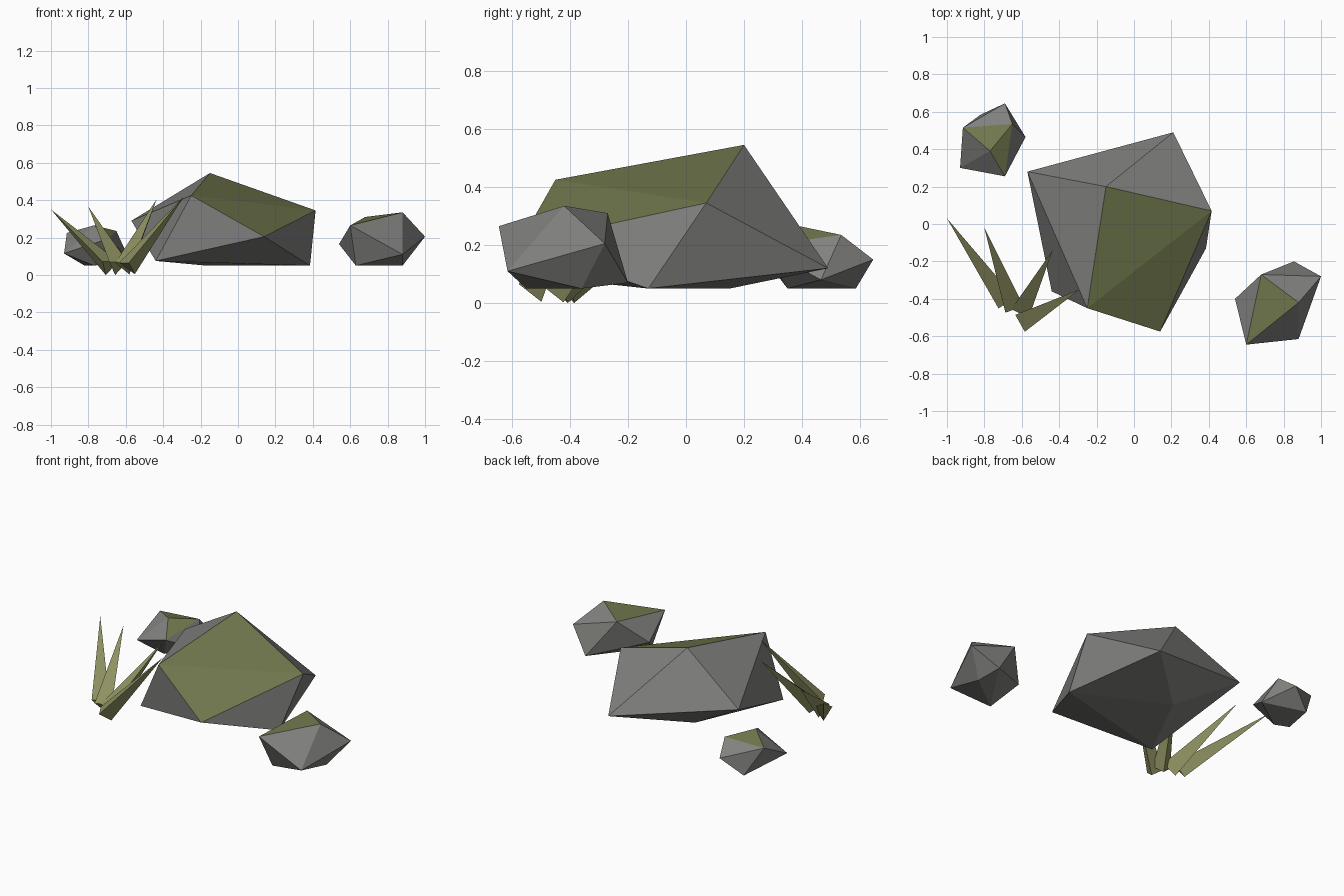
import bpy, bmesh, math
from mathutils import Vector, Matrix

if "Cube" in bpy.data.objects:
    bpy.data.objects.remove(bpy.data.objects["Cube"])


def material(name, rgb):
    m = bpy.data.materials.new(name)
    m.diffuse_color = (*rgb, 1)
    m.use_nodes = True
    m.node_tree.nodes["Principled BSDF"].inputs["Base Color"].default_value = m.diffuse_color
    return m


STONE = material("stone", (0.22, 0.22, 0.21))
MOSS = material("moss", (0.165, 0.19, 0.075))
GRASS = material("grass", (0.27, 0.28, 0.12))


def finish(name, bm, mats):
    bmesh.ops.recalc_face_normals(bm, faces=bm.faces)
    bm.normal_update()
    if len(mats) > 1:
        for f in bm.faces:
            f.material_index = int(f.normal.z > 0.852)   # moss on upward faces
    me = bpy.data.meshes.new(name)
    bm.to_mesh(me)
    bm.free()
    for m in mats:
        me.materials.append(m)
    bpy.context.collection.objects.link(bpy.data.objects.new(name, me))


def rock(name, corners):
    # faceted stone: hull around a few corner points
    bm = bmesh.new()
    for c in corners:
        bm.verts.new(c)
    bmesh.ops.convex_hull(bm, input=bm.verts[:])
    bmesh.ops.delete(bm, geom=[v for v in bm.verts if not v.link_faces], context='VERTS')
    finish(name, bm, [STONE, MOSS])


def blade(name, base, tip, radius=0.06):
    # three-sided spike from base to tip, one flat side facing up
    base, tip = Vector(base), Vector(tip)
    axis = tip - base
    bm = bmesh.new()
    place = (Matrix.Translation((base + tip) / 2)
             @ axis.to_track_quat('Z', 'Y').to_matrix().to_4x4()
             @ Matrix.Rotation(math.radians(180), 4, 'Z'))
    bmesh.ops.create_cone(bm, cap_ends=True, segments=3, radius1=radius, radius2=0,
                          depth=axis.length, matrix=place)
    bmesh.ops.remove_doubles(bm, verts=bm.verts[:], dist=0.0001)
    for v in bm.verts:
        v.co.z = max(v.co.z, 0)
    finish(name, bm, [GRASS])


# stones
rock("large_rock", [(-.57, .28, .29), (-.15, .20, .545), (.21, .49, .12), (.415, .07, .345),
                    (.14, -.575, .205), (-.25, -.45, .425), (-.44, -.36, .075),
                    (-.17, .15, .05), (.385, -.13, .05)])
rock("right_rock", [(.54, -.40, .165), (.68, -.27, .31), (.855, -.20, .07), (1.0, -.28, .205),
                    (.88, -.42, .335), (.88, -.615, .11), (.60, -.645, .265),
                    (.63, -.55, .05), (.88, -.36, .05)])
rock("left_rock", [(-.77, .39, .265), (-.65, .535, .235), (-.69, .645, .15), (-.82, .585, .05),
                   (-.915, .515, .225), (-.93, .30, .115), (-.69, .255, .195),
                   (-.58, .465, .08), (-.77, .35, .05)])

# grass tuft
BLADES = [((-.69, -.41, .045), (-1.0, .03, .35)),
          ((-.645, -.44, .045), (-.80, -.02, .365)),
          ((-.60, -.46, .045), (-.435, -.14, .405)),
          ((-.59, -.52, .045), (-.29, -.35, .42))]
for i, (b, t) in enumerate(BLADES, 1):
    blade(f"grass_blade_{i}", b, t)
